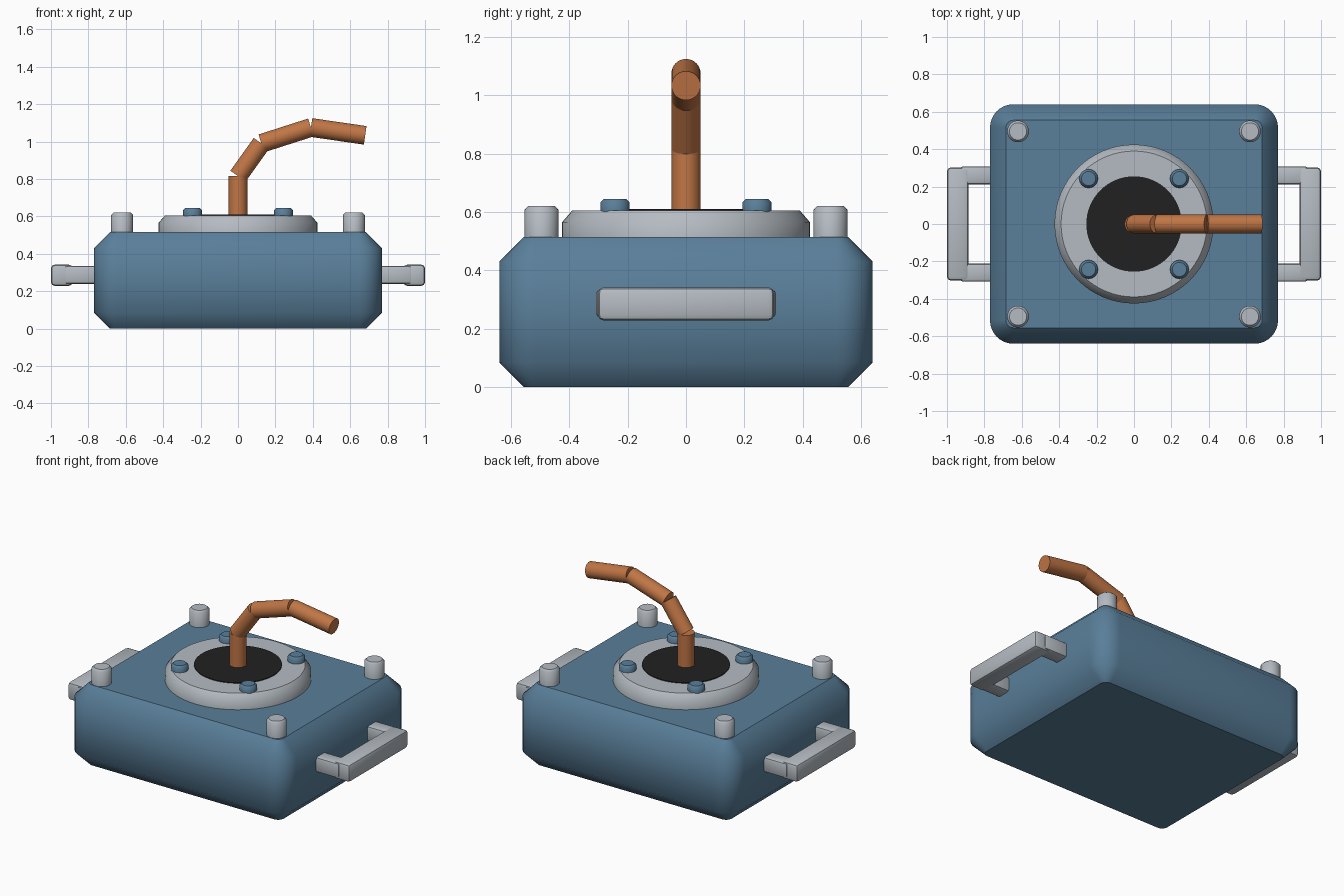
import bpy, bmesh
from math import radians, cos, sin, pi
from mathutils import Vector

cube = bpy.data.objects.get("Cube")
if cube:
    bpy.data.objects.remove(cube, do_unlink=True)


def material(name, rgb):
    mat = bpy.data.materials.new(name)
    mat.use_nodes = True
    mat.diffuse_color = (*rgb, 1)
    mat.node_tree.nodes["Principled BSDF"].inputs["Base Color"].default_value = (*rgb, 1)
    return mat


BLUE = material("steel blue paint", (0.10, 0.21, 0.32))
GREY = material("light grey metal", (0.46, 0.50, 0.54))
BLACK = material("black rubber", (0.015, 0.015, 0.015))
COPPER = material("copper orange", (0.53, 0.18, 0.06))


def finish(name, bm, mat, angle=40):
    bmesh.ops.recalc_face_normals(bm, faces=bm.faces)
    mesh = bpy.data.meshes.new(name)
    bm.to_mesh(mesh)
    bm.free()
    mesh.materials.append(mat)
    obj = bpy.data.objects.new(name, mesh)
    bpy.context.collection.objects.link(obj)
    bpy.ops.object.select_all(action='DESELECT')
    obj.select_set(True)
    bpy.context.view_layer.objects.active = obj
    bpy.ops.object.shade_smooth_by_angle(angle=radians(angle))
    return obj


def loft(name, rings, mat, angle=40):
    """Skin a stack of equal-length point rings and cap both ends flat."""
    bm = bmesh.new()
    loops = [[bm.verts.new(p) for p in ring] for ring in rings]
    for a, b in zip(loops, loops[1:]):
        for i in range(len(a)):
            j = (i + 1) % len(a)
            bm.faces.new((a[i], a[j], b[j], b[i]))
    bm.faces.new(loops[0])
    bm.faces.new(loops[-1])
    obj = finish(name, bm, mat, angle)
    for face in obj.data.polygons:
        if len(face.vertices) > 4:
            face.use_smooth = False
    return obj


def turned(name, x, y, profile, mat, sides=48, angle=50):
    """Round part from a (radius, height) profile."""
    rings = [[(x + r * cos(2 * pi * i / sides), y + r * sin(2 * pi * i / sides), z)
              for i in range(sides)] for r, z in profile]
    return loft(name, rings, mat, angle)


def block(name, low, high, bevel, mat):
    low, high = Vector(low), Vector(high)
    bm = bmesh.new()
    bmesh.ops.create_cube(bm, size=1)
    for v in bm.verts:
        v.co = (low + high) / 2 + v.co * (high - low)
    bmesh.ops.bevel(bm, geom=bm.edges[:], offset=bevel, segments=2,
                    profile=0.5, affect='EDGES')
    return finish(name, bm, mat)


def rod(name, start, end, radius, mat):
    start, end = Vector(start), Vector(end)
    bm = bmesh.new()
    bmesh.ops.create_cone(bm, cap_ends=True, segments=32, radius1=radius,
                          radius2=radius, depth=(end - start).length)
    turn = (end - start).to_track_quat('Z', 'Y')
    for v in bm.verts:
        v.co = turn @ v.co + (start + end) / 2
    return finish(name, bm, mat)


def rounded_rectangle(hx, hy, radius, z, steps=8):
    points = []
    for k, (sx, sy) in enumerate([(1, 1), (-1, 1), (-1, -1), (1, -1)]):
        for i in range(steps + 1):
            a = pi / 2 * (k + i / steps)
            points.append((sx * (hx - radius) + radius * cos(a),
                           sy * (hy - radius) + radius * sin(a), z))
    return points


# Housing with rounded corners and chamfered rims
HX, HY, TOP, CUT = 0.77, 0.64, 0.515, 0.085
loft("housing", [rounded_rectangle(HX - c, HY - c, 0.125 - c, z) for c, z in
                 [(CUT, 0), (0, CUT), (0, TOP - CUT), (CUT, TOP)]], BLUE, 60)

# Round flange and dark centre seal
turned("flange", 0, 0, [(0.425, 0.50), (0.425, 0.565), (0.39, 0.605)], GREY, 64)
turned("centre_seal", 0, 0, [(0.255, 0.60), (0.255, 0.61)], BLACK, 64)

# Flange bolts and corner posts
for sx, side in ((1, "left"), (-1, "right")):
    for sy, end in ((1, "back"), (-1, "front")):
        turned(f"flange_bolt_{end}_{side}", sx * 0.243, sy * 0.243,
               [(0.05, 0.60), (0.05, 0.633), (0.038, 0.645)], BLUE, 32)
        turned(f"corner_post_{end}_{side}", sx * 0.62, sy * 0.495,
               [(0.058, 0.50), (0.058, 0.608), (0.046, 0.62)], GREY, 32)

# Side handles: grip bar on two arms
for s, side in ((1, "left"), (-1, "right")):
    def span(a, b):
        return sorted((s * a, s * b))
    x0, x1 = span(0.885, 1.0)
    block(f"handle_grip_{side}", (x0, -0.302, 0.228), (x1, 0.302, 0.342), 0.02, GREY)
    x0, x1 = span(0.74, 0.93)
    for sy, end in ((1, "back"), (-1, "front")):
        block(f"handle_arm_{end}_{side}", (x0, sy * 0.26 - 0.048, 0.238),
              (x1, sy * 0.26 + 0.048, 0.335), 0.015, GREY)

# Bent cable made of straight lengths
path = [(0, 0, 0.60), (0, 0, 0.815), (0.125, 0, 0.99), (0.39, 0, 1.075), (0.68, 0, 1.033)]
for i, (a, b) in enumerate(zip(path, path[1:])):
    rod(f"cable_segment_{i + 1}", a, b, 0.05, COPPER)
